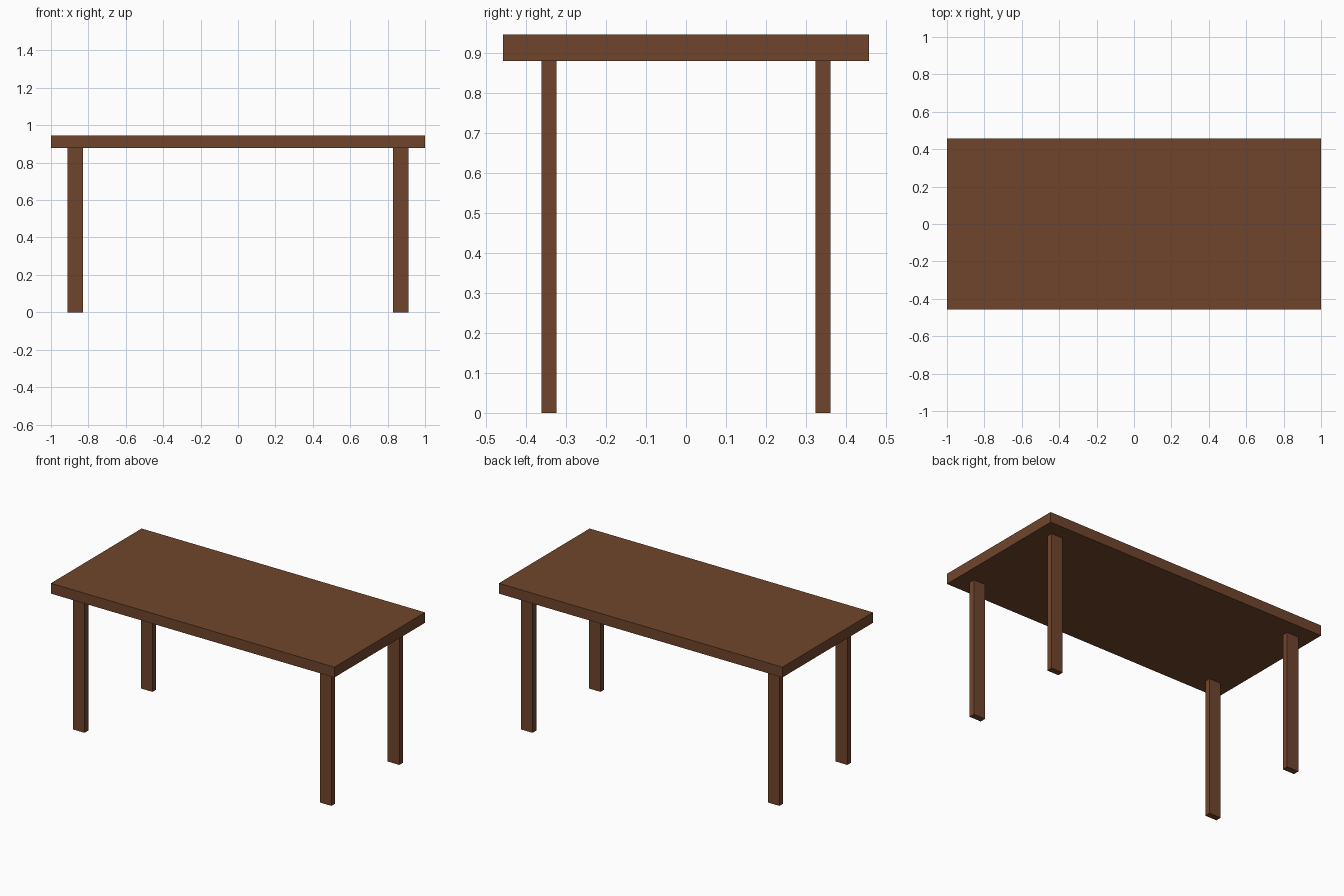
import bpy

if "Cube" in bpy.data.objects:
    bpy.data.objects.remove(bpy.data.objects["Cube"])

wood = bpy.data.materials.new("brown_wood")
wood.diffuse_color = (0.16, 0.06, 0.025, 1)
wood.use_nodes = True
wood.node_tree.nodes["Principled BSDF"].inputs["Base Color"].default_value = wood.diffuse_color


def box(name, x, y, z):
    """Box spanning the given (low, high) ranges."""
    spans = (x, y, z)
    bpy.ops.mesh.primitive_cube_add(size=1, location=[(a + b) / 2 for a, b in spans])
    ob = bpy.context.object
    ob.name = name
    ob.scale = [b - a for a, b in spans]
    bpy.ops.object.transform_apply(location=False, rotation=False, scale=True)
    ob.data.materials.append(wood)
    return ob


# Table top
TOP, UNDERSIDE = 0.945, 0.879
box("table_top", (-1, 1), (-0.457, 0.457), (UNDERSIDE, TOP))

# Four rectangular legs, inset from the corners
for side, sx in (("left", -1), ("right", 1)):
    for end, sy in (("front", -1), ("back", 1)):
        box(f"{end}_{side}_leg",
            sorted((sx * 0.83, sx * 0.912)),
            sorted((sy * 0.323, sy * 0.361)),
            (0, UNDERSIDE))
